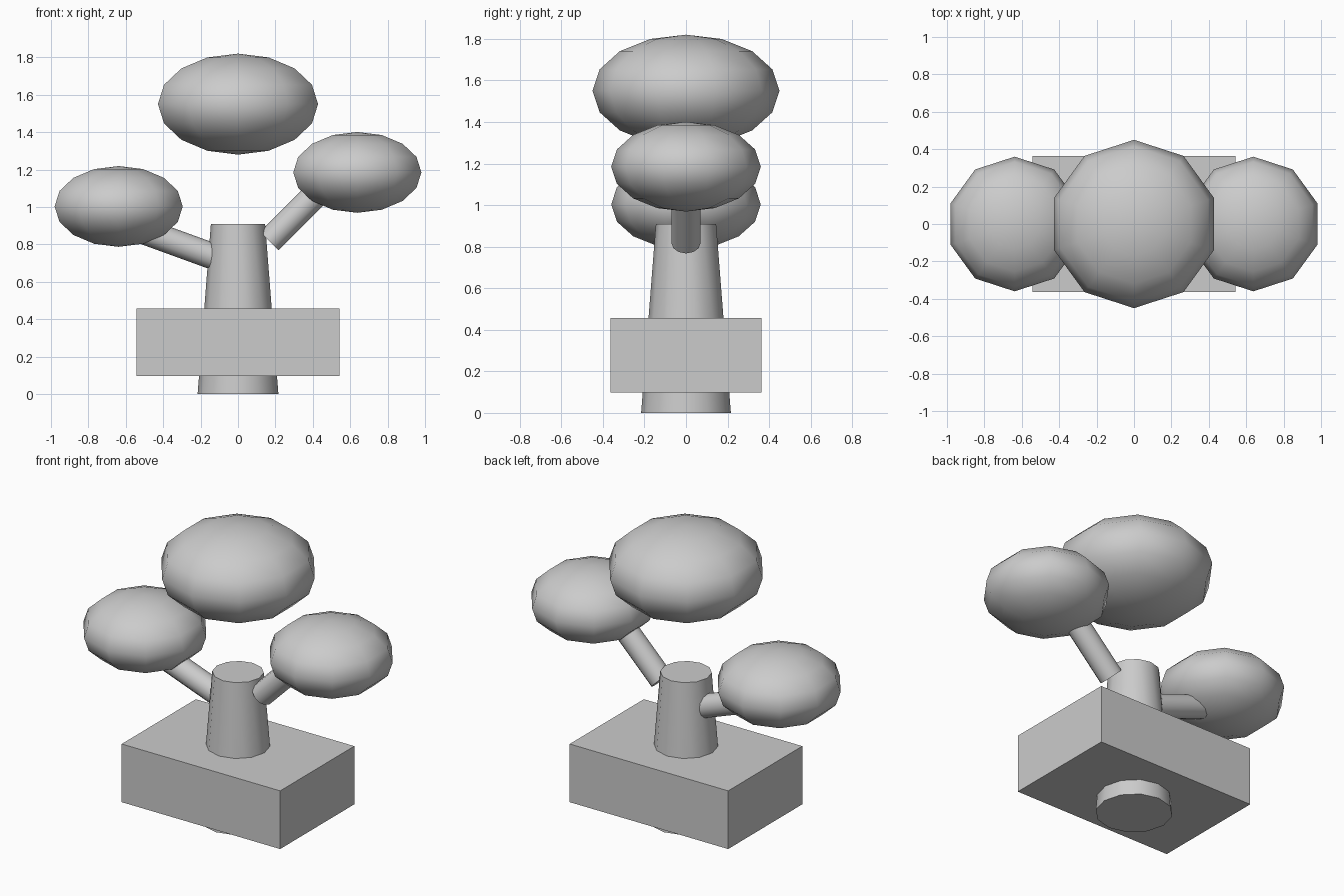
import bpy
import math
from mathutils import Vector

cube = bpy.data.objects.get("Cube")
if cube:
    bpy.data.objects.remove(cube, do_unlink=True)

# Single plain grey material
grey = bpy.data.materials.new("plain_grey")
grey.use_nodes = True
colour = (0.6, 0.6, 0.6, 1)
grey.diffuse_color = colour
grey.node_tree.nodes["Principled BSDF"].inputs["Base Color"].default_value = colour


def finish(name, smooth_angle=None):
    obj = bpy.context.object
    obj.name = obj.data.name = name
    obj.data.materials.append(grey)
    bpy.ops.object.transform_apply(location=False, rotation=True, scale=True)
    if smooth_angle:
        bpy.ops.object.shade_smooth_by_angle(angle=math.radians(smooth_angle))
    return obj


def foliage(name, x, z, radius):
    """Low-poly squashed ball of leaves."""
    bpy.ops.mesh.primitive_uv_sphere_add(segments=10, ring_count=8, radius=radius, location=(x, 0, z))
    bpy.context.object.scale.z = 0.6
    finish(name, 60)


def limb(name, start, end, r_start, r_end):
    """Tapered round limb between two points."""
    a, b = Vector(start), Vector(end)
    bpy.ops.mesh.primitive_cone_add(vertices=12, radius1=r_start, radius2=r_end,
                                    depth=(b - a).length, location=(a + b) / 2)
    bpy.context.object.rotation_euler = (b - a).to_track_quat('Z', 'Y').to_euler()
    finish(name, 40)


# Pot
bpy.ops.mesh.primitive_cube_add(size=1, location=(0, 0, 0.277))
bpy.context.object.scale = (1.085, 0.725, 0.36)
finish("pot")

# Trunk, running down through the pot
limb("trunk", (0, 0, 0), (0, 0, 0.91), 0.216, 0.145)

# Branches reaching into the side foliage
limb("left_branch", (0.167, 0, 0.817), (0.48, 0, 1.13), 0.07, 0.07)
limb("right_branch", (-0.09, 0, 0.72), (-0.56, 0, 0.891), 0.07, 0.07)

# Foliage
foliage("top_foliage", 0, 1.55, 0.45)
foliage("left_foliage", 0.638, 1.185, 0.36)
foliage("right_foliage", -0.638, 1.003, 0.36)
